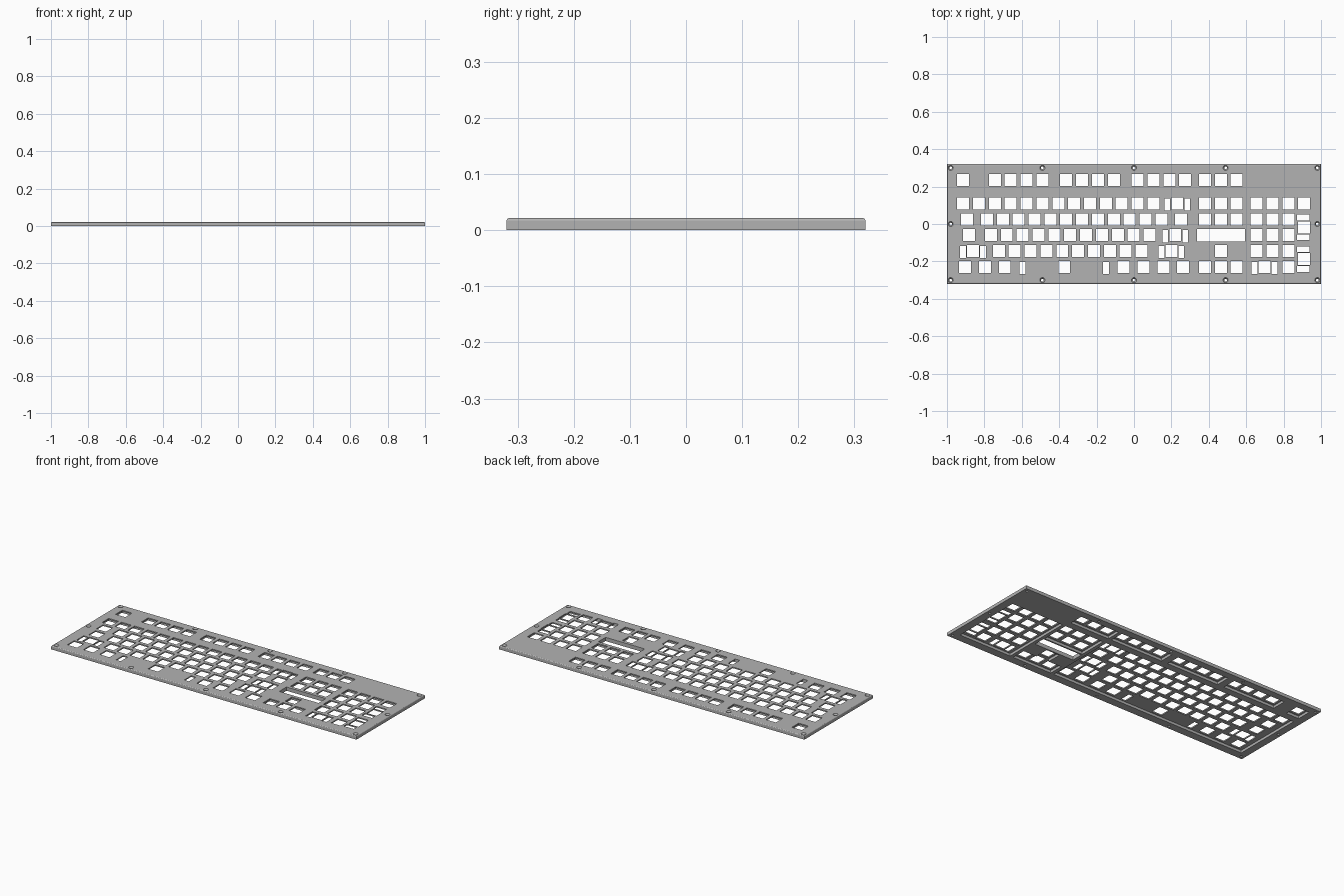
import bpy, bmesh
from mathutils import Matrix

cube = bpy.data.objects.get("Cube")
if cube:
    bpy.data.objects.remove(cube)

U = 0.0848           # one key unit
LEFT = -0.956        # left border of the key field
KEY = 0.064          # switch opening
THICK = 0.022
ROWS = [0.236, 0.109, 0.025, -0.060, -0.145, -0.230]   # row centres, back to front

grey = bpy.data.materials.new("plate_grey")
grey.use_nodes = True
grey.diffuse_color = (0.45, 0.45, 0.45, 1)
grey.node_tree.nodes["Principled BSDF"].inputs["Base Color"].default_value = (0.45, 0.45, 0.45, 1)


def ux(u):
    return LEFT + u * U


def box(bm, x, y, z, sx, sy, sz):
    m = Matrix.Translation((x, y, z)) @ Matrix.Diagonal((sx, sy, sz, 1))
    return bmesh.ops.create_cube(bm, size=1, matrix=m)["verts"]


def finish(bm, name):
    mesh = bpy.data.meshes.new(name)
    bm.to_mesh(mesh)
    bm.free()
    ob = bpy.data.objects.new(name, mesh)
    bpy.context.collection.objects.link(ob)
    mesh.materials.append(grey)
    return ob


def run(start, count):
    return [start + i for i in range(count)]


# Slab with rounded top rim
bm = bmesh.new()
box(bm, 0, 0, THICK / 2, 2, 0.64, THICK)
top = [e for e in bm.edges if all(v.co.z > THICK / 2 for v in e.verts)]
bmesh.ops.bevel(bm, geom=top, offset=0.006, segments=4, profile=0.5, affect='EDGES')
plate = finish(bm, "keyboard_plate")

# Switch openings, one list of key centres per row
nav, pad = run(15.75, 3), run(19, 3)
layout = [
    [0.5] + run(2.5, 4) + run(7, 4) + run(11.5, 4) + nav,
    run(0.5, 13) + [14] + nav + pad + [22],
    [0.75] + run(2, 12) + [14.25] + nav + pad,
    [0.875] + run(2.25, 11) + [13.875] + pad,
    [1.125] + run(2.75, 10) + [13.625, 16.75] + pad,
    [0.625, 1.875, 3.125, 6.875, 10.625, 11.875, 13.125, 14.375] + nav + [19.5, 21],
]
holes = bmesh.new()
for y, centres in zip(ROWS, layout):
    for u in centres:
        box(holes, ux(u), y, 0, KEY, KEY, 0.2)

# Stabiliser openings beside the wide keys: row, centre, spread
SHORT, LONG = 0.053, 0.223
for row, u, spread in [(1, 14, SHORT), (3, 13.875, SHORT), (4, 1.125, SHORT),
                       (4, 13.625, SHORT), (5, 6.875, LONG), (5, 19.5, SHORT)]:
    for side in (-1, 1):
        box(holes, ux(u) + side * spread, ROWS[row] - 0.005, 0, 0.031, 0.066, 0.2)

# Tall number pad keys with stabilisers above and below
for row in (2, 4):
    y = (ROWS[row] + ROWS[row + 1]) / 2
    box(holes, ux(22), y, 0, KEY, KEY, 0.2)
    for side in (-1, 1):
        box(holes, ux(22) - 0.005, y + side * SHORT, 0, 0.066, 0.031, 0.2)

# Long slot above the arrow keys
box(holes, ux(16.75), ROWS[3], 0, 0.257, 0.068, 0.2)

# Underside pockets around each key group: left, right, first row, last row
pockets = bmesh.new()
for a, b, first, last in [(0, 1, 0, 0), (2, 6, 0, 0), (6.5, 10.5, 0, 0), (11, 15, 0, 0),
                          (15.25, 18.25, 0, 0), (0, 15, 1, 5), (15.25, 18.25, 1, 2),
                          (15.25, 18.25, 5, 5), (18.5, 22.5, 1, 5)]:
    y1, y0 = ROWS[first] + U / 2, ROWS[last] - U / 2
    box(pockets, ux((a + b) / 2), (y0 + y1) / 2, 0, (b - a) * U, y1 - y0, 0.03)
arrow = bmesh.new()
box(arrow, ux(16.75), ROWS[4] - 0.01, 0, U, U + 0.02, 0.03)

# Countersunk screw holes around the rim
bores, sinks = bmesh.new(), bmesh.new()
spots = [(x * 0.49, y * 0.3) for x in range(-2, 3) for y in (-1, 1)] + [(-0.98, 0), (0.98, 0)]
for x, y in spots:
    bmesh.ops.create_cone(bores, cap_ends=True, segments=20, radius1=0.007, radius2=0.007,
                          depth=0.2, matrix=Matrix.Translation((x, y, 0)))
    bmesh.ops.create_cone(sinks, cap_ends=True, segments=20, radius1=0.006, radius2=0.0145,
                          depth=0.012, matrix=Matrix.Translation((x, y, THICK - 0.005)))

# Cut everything out of the slab
for bm, name in [(pockets, "pocket_cutter"), (arrow, "arrow_pocket_cutter"),
                 (holes, "opening_cutter"), (bores, "bore_cutter"), (sinks, "sink_cutter")]:
    cutter = finish(bm, name)
    cutter.hide_render = True
    cutter.hide_set(True)
    mod = plate.modifiers.new(name, 'BOOLEAN')
    mod.operation = 'DIFFERENCE'
    mod.solver = 'EXACT'
    mod.object = cutter
